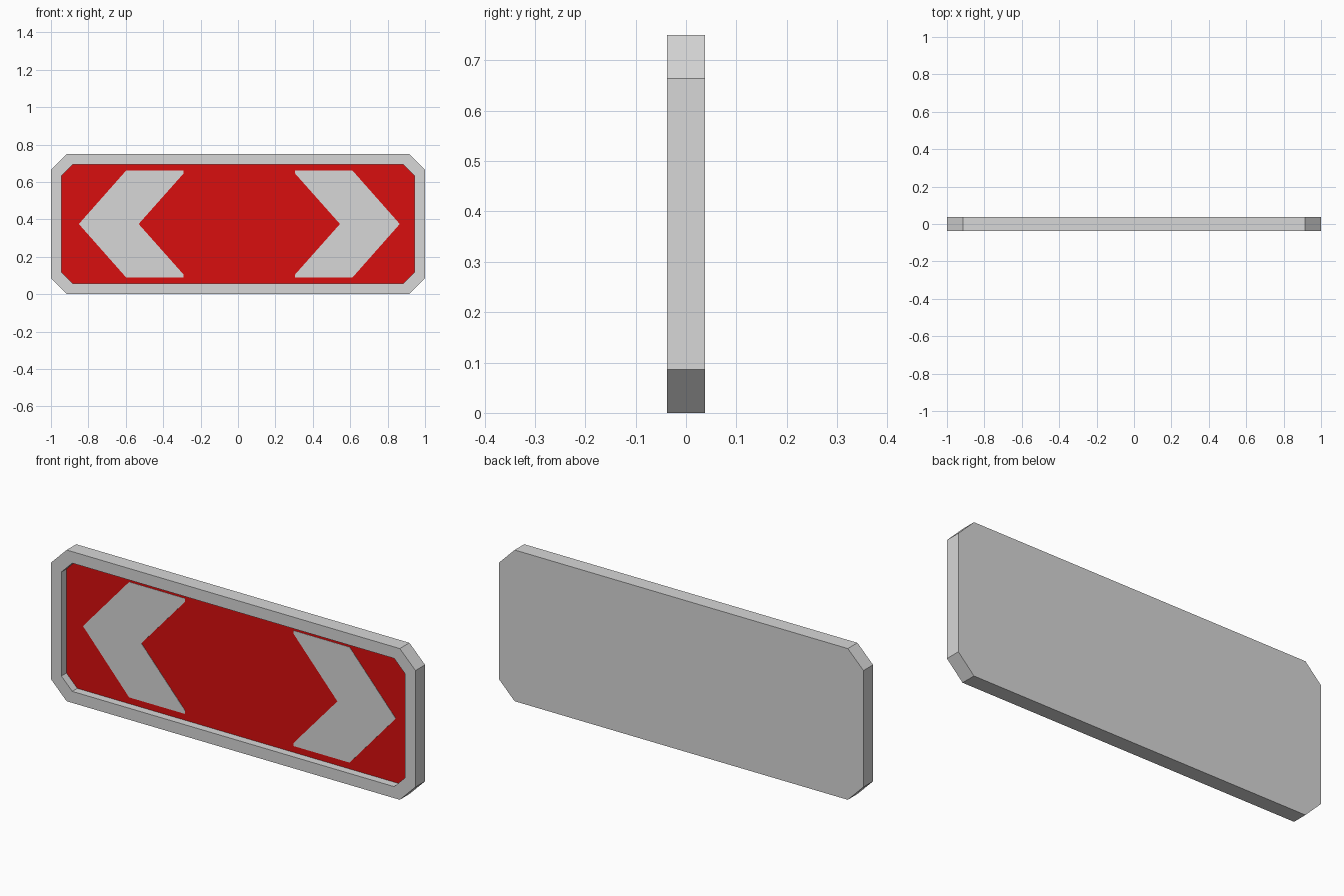
import bpy
import bmesh

if "Cube" in bpy.data.objects:
    bpy.data.objects.remove(bpy.data.objects["Cube"])


def material(name, rgb):
    m = bpy.data.materials.new(name)
    m.diffuse_color = (*rgb, 1.0)
    m.use_nodes = True
    m.node_tree.nodes["Principled BSDF"].inputs["Base Color"].default_value = m.diffuse_color
    return m


GREY = material("light grey", (0.68, 0.68, 0.68))
RED = material("sign red", (0.69, 0.0044, 0.0044))

FRONT, BACK, FLOOR = -0.0375, 0.0375, 0.002
MID_Z = 0.375


def octagon(bm, half_w, half_h, cut, y):
    """Loop of eight vertices: a rectangle with clipped corners."""
    pts = [(half_w, half_h - cut), (half_w - cut, half_h),
           (cut - half_w, half_h), (-half_w, half_h - cut),
           (-half_w, cut - half_h), (cut - half_w, -half_h),
           (half_w - cut, -half_h), (half_w, cut - half_h)]
    return [bm.verts.new((x, y, MID_Z + z)) for x, z in pts]


def finish(bm, name, mats):
    bmesh.ops.recalc_face_normals(bm, faces=bm.faces)
    me = bpy.data.meshes.new(name)
    bm.to_mesh(me)
    bm.free()
    for m in mats:
        me.materials.append(m)
    ob = bpy.data.objects.new(name, me)
    bpy.context.collection.objects.link(ob)
    return ob


# Sign body: back plate, outer wall, rim, recess wall and red recessed floor
bm = bmesh.new()
loops = [octagon(bm, 1.0, 0.375, 0.086, BACK),
         octagon(bm, 1.0, 0.375, 0.086, FRONT),
         octagon(bm, 0.943, 0.318, 0.06, FRONT),
         octagon(bm, 0.943, 0.318, 0.06, FLOOR)]
for a, b in zip(loops, loops[1:]):
    for i in range(8):
        j = (i + 1) % 8
        bm.faces.new((a[i], a[j], b[j], b[i]))
bm.faces.new(loops[0])
bm.faces.new(loops[-1]).material_index = 1
finish(bm, "sign_body", [GREY, RED])

# Chevrons: very thin plates on the red floor, pointing outwards
upper = [(0.858, 0.0), (0.605, 0.286), (0.298, 0.286), (0.298, 0.270)]
outline = upper + [(0.538, 0.0)] + [(x, -z) for x, z in reversed(upper[1:])]
for side, name in ((-1, "left_chevron"), (1, "right_chevron")):
    bm = bmesh.new()
    face = bm.faces.new([bm.verts.new((side * x + 0.007, FLOOR, MID_Z + z))
                         for x, z in outline])
    ext = bmesh.ops.extrude_face_region(bm, geom=[face], use_keep_orig=True)
    moved = [v for v in ext["geom"] if isinstance(v, bmesh.types.BMVert)]
    bmesh.ops.translate(bm, verts=moved, vec=(0, -0.0015, 0))
    finish(bm, name, [GREY])
